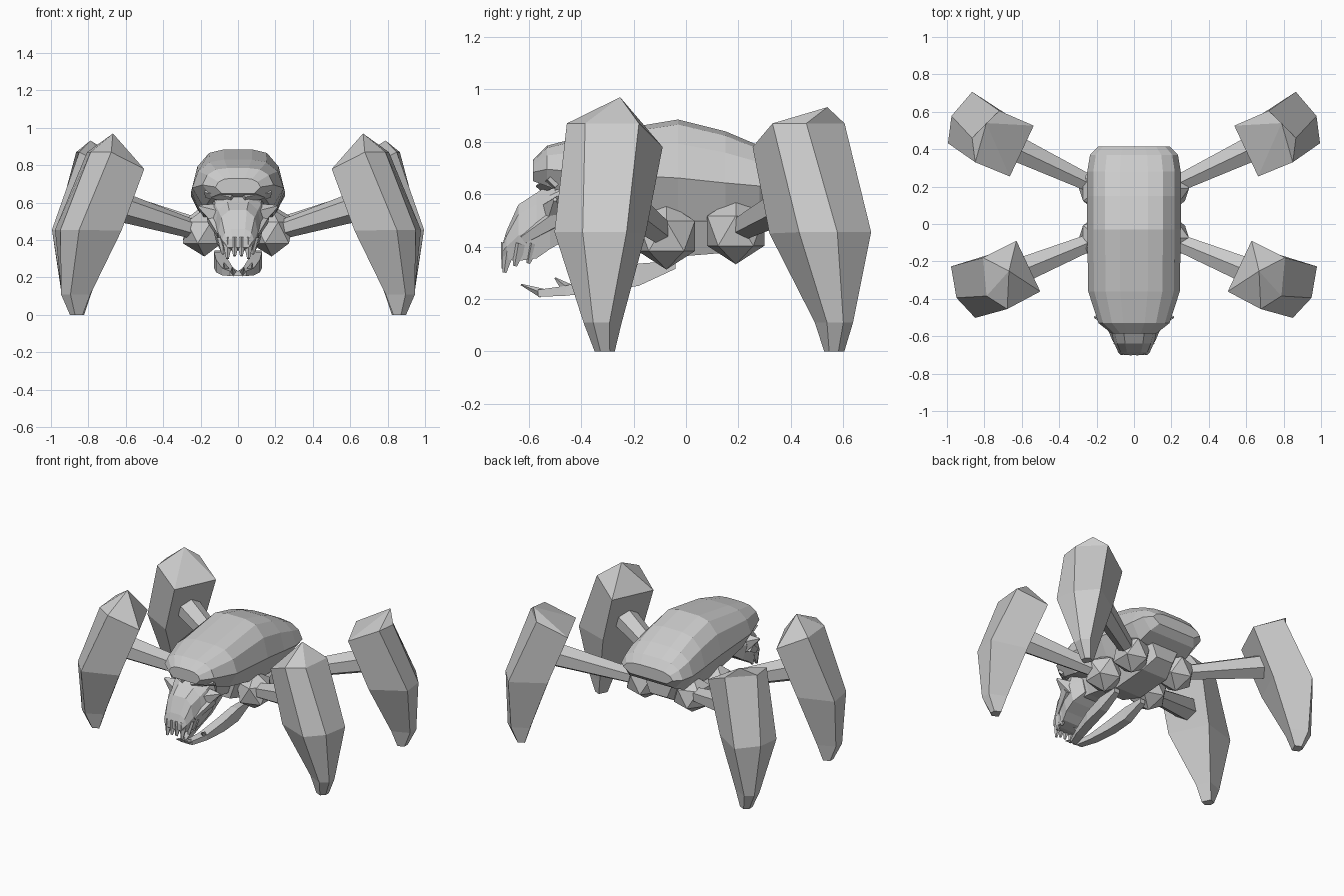
import bpy
import bmesh
from mathutils import Vector

cube = bpy.data.objects.get("Cube")
if cube:
    bpy.data.objects.remove(cube, do_unlink=True)

grey = bpy.data.materials.new("bone_grey")
grey.use_nodes = True
grey.diffuse_color = (0.6, 0.6, 0.6, 1)
grey.node_tree.nodes["Principled BSDF"].inputs["Base Color"].default_value = (0.6, 0.6, 0.6, 1)


def finish(name, bm):
    bmesh.ops.recalc_face_normals(bm, faces=bm.faces)
    mesh = bpy.data.meshes.new(name)
    bm.to_mesh(mesh)
    bm.free()
    mesh.materials.append(grey)
    obj = bpy.data.objects.new(name, mesh)
    bpy.context.collection.objects.link(obj)
    return obj


def loft(name, rings, peak=None):
    """Skin a list of equal rings; the first end may rise to a peak."""
    bm = bmesh.new()
    loops = [[bm.verts.new(p) for p in ring] for ring in rings]
    n = len(loops[0])
    for a, b in zip(loops, loops[1:]):
        for i in range(n):
            j = (i + 1) % n
            bm.faces.new((a[i], a[j], b[j], b[i]))
    if peak:
        top = bm.verts.new(peak)
        for i in range(n):
            bm.faces.new((loops[0][i], loops[0][(i + 1) % n], top))
    else:
        bm.faces.new(loops[0])
    bm.faces.new(loops[-1])
    return finish(name, bm)


def rod(name, a, b, r1, r2, sides=6):
    """Tapered rod or spike from a to b."""
    a, b = Vector(a), Vector(b)
    d = b - a
    bm = bmesh.new()
    bmesh.ops.create_cone(bm, cap_ends=True, segments=sides, radius1=r1, radius2=r2, depth=d.length)
    bm.transform(d.to_track_quat('Z', 'Y').to_matrix().to_4x4())
    bmesh.ops.translate(bm, verts=bm.verts, vec=(a + b) / 2)
    return finish(name, bm)


def section(y, w, low, high, shape):
    """Symmetric cross-section; shape lists (width, height) fractions, top to bottom."""
    half = [(w * fx, y, low + (high - low) * fz) for fx, fz in shape]
    return half + [(-x, yy, z) for x, yy, z in reversed(half)]


# Domed back shell: (y, half width, bottom, top)
shell_shape = [(.3, 1), (.62, .95), (.87, .76), (1, .42), (.74, 0)]
shell = [(-.585, .12, .65, .73), (-.53, .19, .63, .785), (-.36, .245, .57, .83),
         (-.03, .25, .5, .885), (.15, .25, .5, .84), (.28, .25, .52, .785), (.37, .235, .56, .735), (.415, .19, .6, .68)]
loft("back_shell", [section(*s, shell_shape) for s in shell])

# Torso and neck under the shell
box_shape = [(.8, 1), (1, .6), (.65, 0)]
loft("torso", [section(*s, box_shape) for s in
               [(-.2, .12, .4, .6), (-.05, .15, .36, .58), (.2, .15, .38, .58), (.3, .1, .44, .58)]])
loft("neck", [section(*s, box_shape) for s in
              [(-.5, .12, .46, .68), (-.36, .1, .46, .66), (-.16, .1, .43, .62)]])

# Skull with tapering snout
skull_shape = [(.45, 1), (.85, .82), (1, .45), (.8, 0)]
skull = [(-.7, .07, .36, .41), (-.685, .085, .35, .46), (-.64, .105, .345, .56),
         (-.57, .125, .355, .605), (-.52, .145, .39, .64), (-.45, .15, .43, .67), (-.38, .1, .48, .65)]
loft("skull", [section(*s, skull_shape) for s in skull])

# Side plate of the lower jaw: (y, centre x, half thickness, bottom, top)
jaw = [(-.04, .105, .02, .315, .345), (-.18, .1, .028, .25, .335), (-.32, .085, .032, .228, .295),
       (-.46, .055, .03, .212, .25), (-.565, .022, .022, .208, .235)]

for sx, side in ((1, "left"), (-1, "right")):
    # Cheeks and brow
    rod(side + "_cheek_spike", (sx * .1, -.49, .53), (sx * .21, -.5, .58), .075, .008, 5)
    rod(side + "_cheek_bone", (sx * .13, -.48, .52), (sx * .09, -.62, .43), .045, .025, 5)
    rod(side + "_brow", (sx * .03, -.55, .63), (sx * .17, -.5, .655), .025, .03, 4)
    # Upper teeth
    for i, (x, y, tip) in enumerate([(.018, -.685, .315), (.056, -.68, .3), (.08, -.64, .325), (.085, -.59, .335)]):
        rod(f"{side}_upper_tooth_{i}", (sx * x, y + .01, .41), (sx * x, y - .012, tip), .032, .008, 5)
    # Lower jaw and its teeth
    loft(side + "_jaw", [[(sx * (x + a * w), y, low if b else high) for a, b in ((1, 0), (1, 1), (-1, 1), (-1, 0))]
                         for y, x, w, low, high in jaw])
    rod(side + "_jaw_front_tooth", (sx * .025, -.55, .222), (sx * .03, -.63, .255), .018, .003, 4)
    rod(side + "_jaw_back_tooth", (sx * .06, -.45, .235), (sx * .075, -.5, .28), .025, .003, 4)

# Shin rings: (inner and outer height, inner, side and outer reach,
# half breadth inner and outer, drift of inner, side and outer corners)
shin = [(.78, .87, 0, .2, .27, .15, .152, 0, -.008, -.05), (.45, .455, .13, .375, .42, .14, .152, 0, .022, .01),
        (.11, .11, .25, .37, .4, .05, .055, .045, .045, .045), (0, 0, .285, .33, .345, .032, .032, .05, .05, .05)]


def leg(name, sx, hip, base, sy, peak):
    u, t = Vector((.905 * sx, .425 * sy, 0)), Vector((-.425 * sx * sy, .905, 0))
    origin = Vector((base[0] * sx, base[1], 0))

    def at(r, k, z):
        return origin + u * r + t * k + Vector((0, 0, z))

    rings = []
    for z_in, z_out, r0, r1, r2, k0, k1, d0, d1, d2 in shin:
        rings.append([at(r0, d0 - k0, z_in), at(r1, d1 - k1, z_out), at(r2, d2, z_out),
                      at(r1, d1 + k1, z_out), at(r0, d0 + k0, z_in)])
    loft(name + "_shin", rings, at(*peak))
    # Arm and faceted hip joint
    hip = Vector((hip[0] * sx, hip[1], hip[2]))
    rod(name + "_arm", hip, at(.15, 0, .6), .047, .085)
    bm = bmesh.new()
    bmesh.ops.create_icosphere(bm, subdivisions=1, radius=.128)
    bmesh.ops.translate(bm, verts=bm.verts, vec=hip)
    finish(name + "_hip", bm)


for sx, side in ((1, "left"), (-1, "right")):
    leg(side + "_front_leg", sx, (.18, -.075, .44), (.565, -.225), -1, (.105, .02, .97))
    leg(side + "_back_leg", sx, (.18, .19, .46), (.6, .39), 1, (.235, .055, .932))
